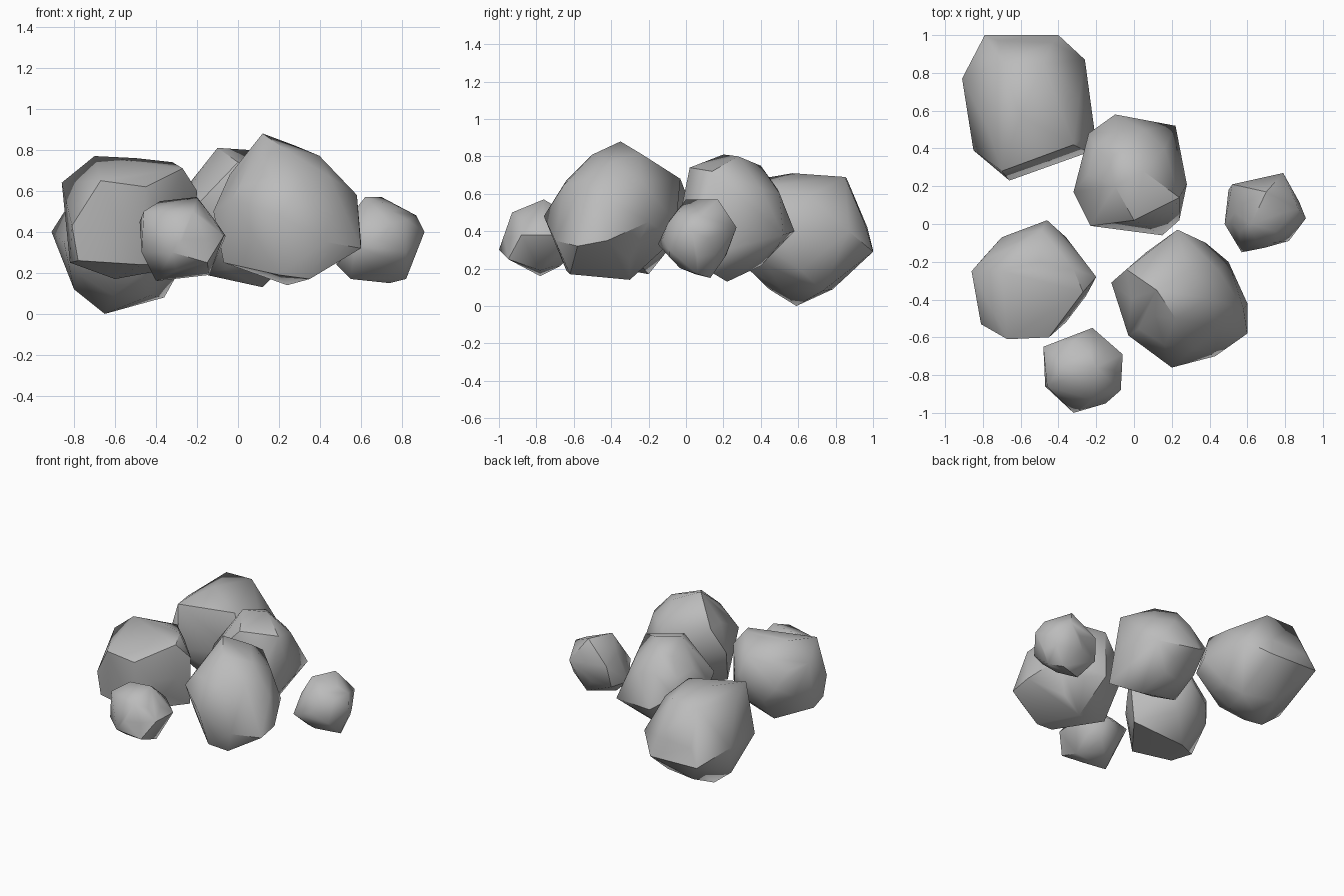
import bpy
import bmesh
import math
from mathutils import Vector

default_cube = bpy.data.objects.get("Cube")
if default_cube:
    bpy.data.objects.remove(default_cube, do_unlink=True)

# Single stone colour
stone = bpy.data.materials.new("stone grey")
stone.use_nodes = True
stone_colour = (0.5, 0.5, 0.5, 1)
stone.diffuse_color = stone_colour
stone.node_tree.nodes["Principled BSDF"].inputs["Base Color"].default_value = stone_colour


def make_rock(name, corners, fullness=0.88):
    """Wrap a rounded core and a set of chipped corners in one faceted skin."""
    corners = [Vector(corner) for corner in corners]
    low = Vector([min(c[axis] for c in corners) for axis in range(3)])
    high = Vector([max(c[axis] for c in corners) for axis in range(3)])
    centre = (low + high) / 2
    radii = (high - low) / 2 * fullness

    # Rounded core, thinned out where a corner already defines the shape
    bm = bmesh.new()
    bmesh.ops.create_icosphere(bm, subdivisions=2, radius=1)
    for vert in bm.verts:
        vert.co = centre + Vector([vert.co[axis] * radii[axis] for axis in range(3)])
    spacing = radii.length * 0.2
    crowded = [v for v in bm.verts
               if min((v.co - c).length for c in corners) < spacing]
    bmesh.ops.delete(bm, geom=crowded, context='VERTS')
    bmesh.ops.delete(bm, geom=bm.edges[:], context='EDGES_FACES')
    for corner in corners:
        bm.verts.new(corner)

    # Faceted skin
    bmesh.ops.convex_hull(bm, input=bm.verts[:])
    bmesh.ops.delete(bm, geom=[v for v in bm.verts if not v.link_faces], context='VERTS')
    bmesh.ops.recalc_face_normals(bm, faces=bm.faces[:])

    mesh = bpy.data.meshes.new(name)
    bm.to_mesh(mesh)
    bm.free()
    mesh.materials.append(stone)
    rock = bpy.data.objects.new(name, mesh)
    bpy.context.collection.objects.link(rock)
    bpy.ops.object.select_all(action='DESELECT')
    bpy.context.view_layer.objects.active = rock
    rock.select_set(True)
    bpy.ops.object.shade_smooth_by_angle(angle=math.radians(45))
    return rock


# Tall boulder at the back
make_rock("back_boulder", [
    (-.79, 1, .3), (-.4, 1, .29), (-.72, .97, .42), (-.43, .96, .43),
    (-.26, .87, .4), (-.21, .5, .4), (-.24, .38, .35), (-.66, .23, .35),
    (-.85, .39, .35), (-.91, .77, .4), (-.65, .59, 0), (-.36, .73, .08),
    (-.8, .6, .12), (-.7, .86, .68), (-.48, .85, .69), (-.6, .57, .71),
    (-.29, .66, .59), (-.32, .42, .64), (-.7, .28, .66), (-.77, .5, .62)])

# Boulder in the middle of the cluster
make_rock("middle_boulder", [
    (-.1, .58, .4), (.22, .52, .38), (.24, .02, .25), (.15, -.06, .35),
    (-.23, -.01, .5), (-.32, .17, .5), (-.24, .48, .5), (.28, .21, .45),
    (0, .02, .74), (-.1, .2, .81), (.05, .28, .8), (-.05, .4, .75),
    (.24, .14, .72), (.12, .22, .13), (-.2, .2, .2), (.05, .4, .24)])

# Peaked boulder at the front
make_rock("peaked_boulder", [
    (.12, -.35, .88), (.28, -.25, .82), (.22, -.5, .81), (.43, -.4, .67),
    (.58, -.45, .58), (.6, -.58, .32), (.6, -.42, .35), (.23, -.03, .68),
    (.2, -.06, .36), (.2, -.76, .48), (.35, -.62, .17), (.2, -.64, .19),
    (.24, -.3, .14), (-.07, -.4, .25), (-.12, -.31, .5), (-.03, -.59, .56),
    (.43, -.7, .35), (.5, -.2, .45), (-.04, -.24, .68), (.38, -.1, .5)], 0.83)

# Flat-faced boulder on the -x side
make_rock("side_boulder", [
    (-.86, -.25, .64), (-.7, -.25, .77), (-.5, -.2, .76), (-.32, -.24, .74),
    (-.27, -.36, .71), (-.2, -.28, .6), (-.46, .02, .55), (-.49, -.03, .68),
    (-.79, -.17, .4), (-.82, -.36, .25), (-.81, -.53, .43), (-.67, -.61, .65),
    (-.45, -.6, .62), (-.47, -.58, .24), (-.78, -.53, .26), (-.22, -.26, .24),
    (-.6, -.2, .17), (-.61, -.12, .66)])

# Small stones
make_rock("left_stone", [
    (.52, .21, .42), (.79, .27, .42), (.87, .08, .48), (.91, .03, .4),
    (.82, .06, .17), (.82, -.09, .3), (.57, -.15, .33), (.48, 0, .24),
    (.5, .18, .26), (.62, 0, .57), (.7, .17, .57), (.74, .13, .15),
    (.55, .05, .17), (.75, -.04, .5)])

make_rock("front_stone", [
    (-.48, -.65, .45), (-.46, -.86, .5), (-.38, -.75, .55), (-.2, -.76, .57),
    (-.06, -.69, .38), (-.07, -.88, .38), (-.15, -.95, .25), (-.32, -1, .3),
    (-.22, -.55, .4), (-.14, -.78, .19), (-.4, -.78, .16), (-.47, -.86, .3),
    (-.22, -.93, .5)])
